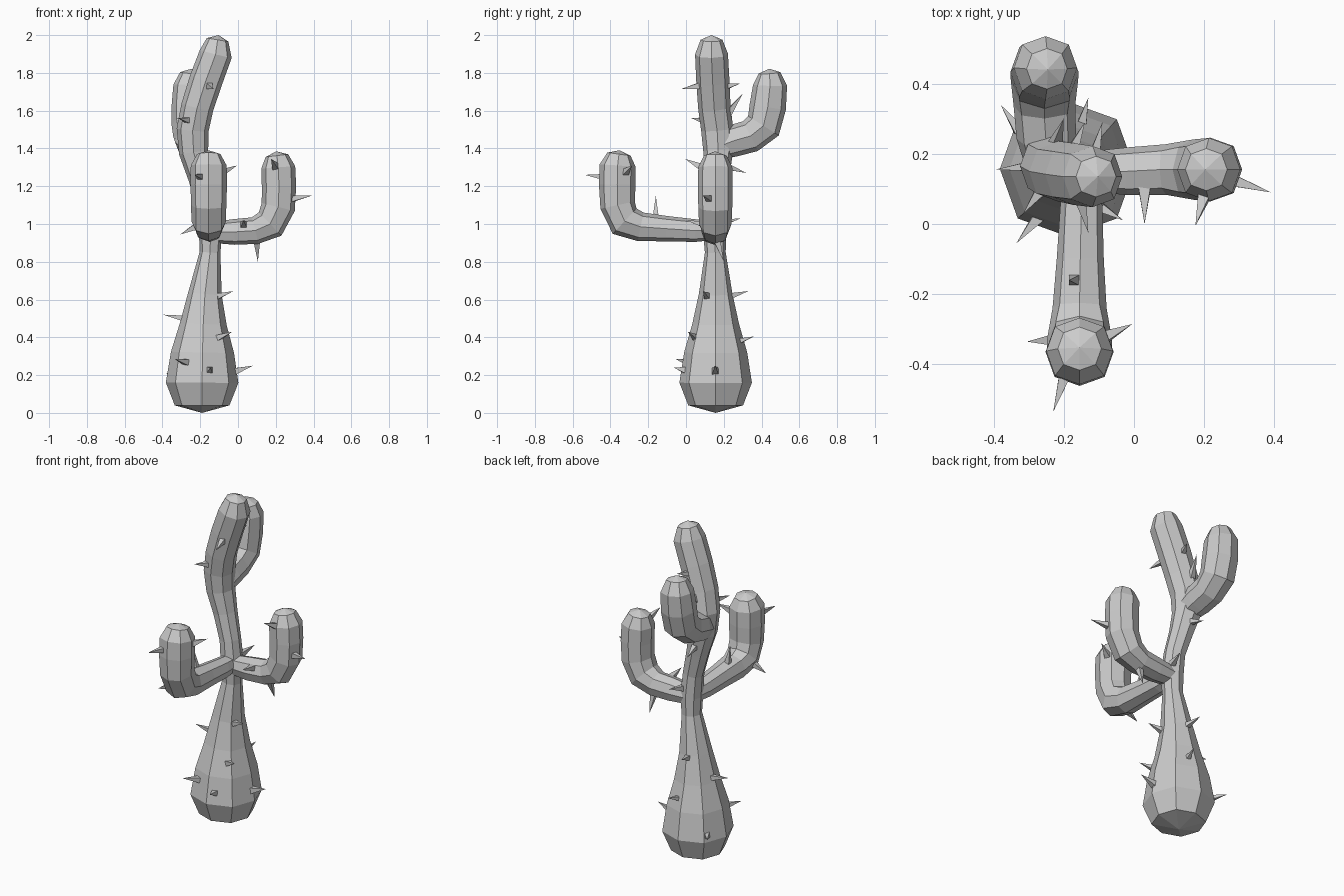
import bpy, bmesh, math
from mathutils import Vector

SIDES = 8

def finish(bm, name):
    bmesh.ops.recalc_face_normals(bm, faces=bm.faces)
    me = bpy.data.meshes.new(name)
    bm.to_mesh(me)
    bm.free()
    ob = bpy.data.objects.new(name, me)
    bpy.context.collection.objects.link(ob)
    return ob

def limb(name, side, path):
    """Faceted tube through (x, y, z, radius); first and last points are pointed caps."""
    bm = bmesh.new()
    pts = [Vector(p[:3]) for p in path]
    rings = []
    for i in range(1, len(path) - 1):
        t = (pts[i + 1] - pts[i]).normalized() + (pts[i] - pts[i - 1]).normalized()
        t.normalize()
        u = Vector(side)
        u = (u - t * u.dot(t)).normalized()
        v = t.cross(u)
        ring = []
        for k in range(SIDES):
            a = 2 * math.pi * k / SIDES
            r = path[i][3] * (1.04 if k % 2 else 1.0)
            ring.append(bm.verts.new(pts[i] + (u * math.cos(a) + v * math.sin(a)) * r))
        rings.append(ring)
    for a, b in zip(rings, rings[1:]):
        for k in range(SIDES):
            j = (k + 1) % SIDES
            bm.faces.new((a[k], a[j], b[j], b[k]))
    for ring, tip in ((rings[0], pts[0]), (rings[-1], pts[-1])):
        c = bm.verts.new(tip)
        for k in range(SIDES):
            bm.faces.new((ring[k], ring[(k + 1) % SIDES], c))
    return finish(bm, name)

# Trunk: bulbous foot, thin waist, leaning top
limb("trunk", (0, 1, 0), [
    (-.19, .157, 0, 0), (-.19, .157, .04, .145), (-.19, .157, .16, .192),
    (-.188, .157, .32, .167), (-.184, .157, .47, .124), (-.175, .157, .63, .089),
    (-.148, .155, .85, .055), (-.145, .152, .96, .062), (-.16, .155, 1.1, .058),
    (-.20, .165, 1.25, .065), (-.235, .17, 1.38, .078), (-.24, .165, 1.5, .085),
    (-.215, .15, 1.62, .086), (-.17, .142, 1.76, .088), (-.118, .135, 1.9, .087),
    (-.108, .135, 1.975, .058), (-.103, .135, 2.0, 0)])

# Three upturned arms
limb("front_arm", (1, 0, 0), [
    (-.15, .17, .965, 0), (-.15, .15, .965, .05), (-.15, .05, .965, .06),
    (-.153, -.1, .975, .067), (-.155, -.24, .985, .077), (-.155, -.325, 1.015, .092),
    (-.155, -.362, 1.1, .093), (-.155, -.364, 1.21, .097), (-.155, -.362, 1.31, .095),
    (-.155, -.355, 1.37, .062), (-.155, -.352, 1.39, 0)])
limb("right_arm", (0, 1, 0), [
    (-.17, .15, .955, 0), (-.14, .15, .955, .055), (-.02, .15, .958, .068),
    (.09, .155, .965, .072), (.17, .155, 1.0, .086), (.213, .155, 1.09, .09),
    (.217, .155, 1.2, .091), (.213, .155, 1.3, .09), (.206, .155, 1.362, .06),
    (.203, .155, 1.385, 0)])
limb("back_arm", (1, 0, 0), [
    (-.24, .14, 1.41, 0), (-.24, .17, 1.41, .07), (-.25, .25, 1.44, .085),
    (-.255, .34, 1.465, .088), (-.255, .41, 1.52, .096), (-.255, .433, 1.62, .097),
    (-.252, .445, 1.735, .09), (-.248, .442, 1.8, .058), (-.246, .44, 1.822, 0)])

# Spines: four-sided pyramids given by base point and tip
SPINES = [
    ((0, .155, .225), (.08, .155, .25)), ((-.15, -.02, .23), (-.145, -.065, .24)),
    ((-.28, .01, .27), (-.335, -.055, .285)), ((-.10, .05, .40), (-.03, .01, .43)),
    ((-.15, .28, .38), (-.13, .36, .405)), ((-.29, .165, .5), (-.395, .155, .52)),
    ((-.10, .11, .62), (-.025, .09, .645)), ((-.18, .24, .62), (-.20, .33, .645)),
    ((-.235, -.33, .98), (-.305, -.335, .945)), ((-.20, -.44, 1.25), (-.23, -.535, 1.26)),
    ((-.07, -.315, 1.28), (-.005, -.285, 1.31)), ((-.17, -.16, 1.04), (-.185, -.16, 1.15)),
    ((.295, .12, 1.135), (.39, .09, 1.15)), ((.195, .065, 1.31), (.175, -.005, 1.345)),
    ((.03, .085, 1.0), (.03, 0, 1.02)), ((.10, .17, .895), (.105, .2, .8)),
    ((-.11, .205, 1.01), (-.09, .29, 1.03)), ((-.22, .23, 1.3), (-.23, .32, 1.27)),
    ((-.27, .09, 1.55), (-.315, .03, 1.56)), ((-.15, .06, 1.73), (-.13, -.025, 1.715)),
    ((-.17, .22, 1.73), (-.14, .29, 1.745)), ((-.22, .235, 1.6), (-.20, .3, 1.69)),
    ((-.33, .27, .2), (-.38, .34, .21))]
bm = bmesh.new()
for base, tip in SPINES:
    b, t = Vector(base), Vector(tip)
    d = (t - b).normalized()
    b = b - d * .02
    u = d.orthogonal().normalized()
    v = d.cross(u)
    apex = bm.verts.new(t)
    q = [bm.verts.new(b + w * .025) for w in (u, v, -u, -v)]
    bm.faces.new(q[::-1])
    for k in range(4):
        bm.faces.new((q[k], q[(k + 1) % 4], apex))
finish(bm, "spines")
